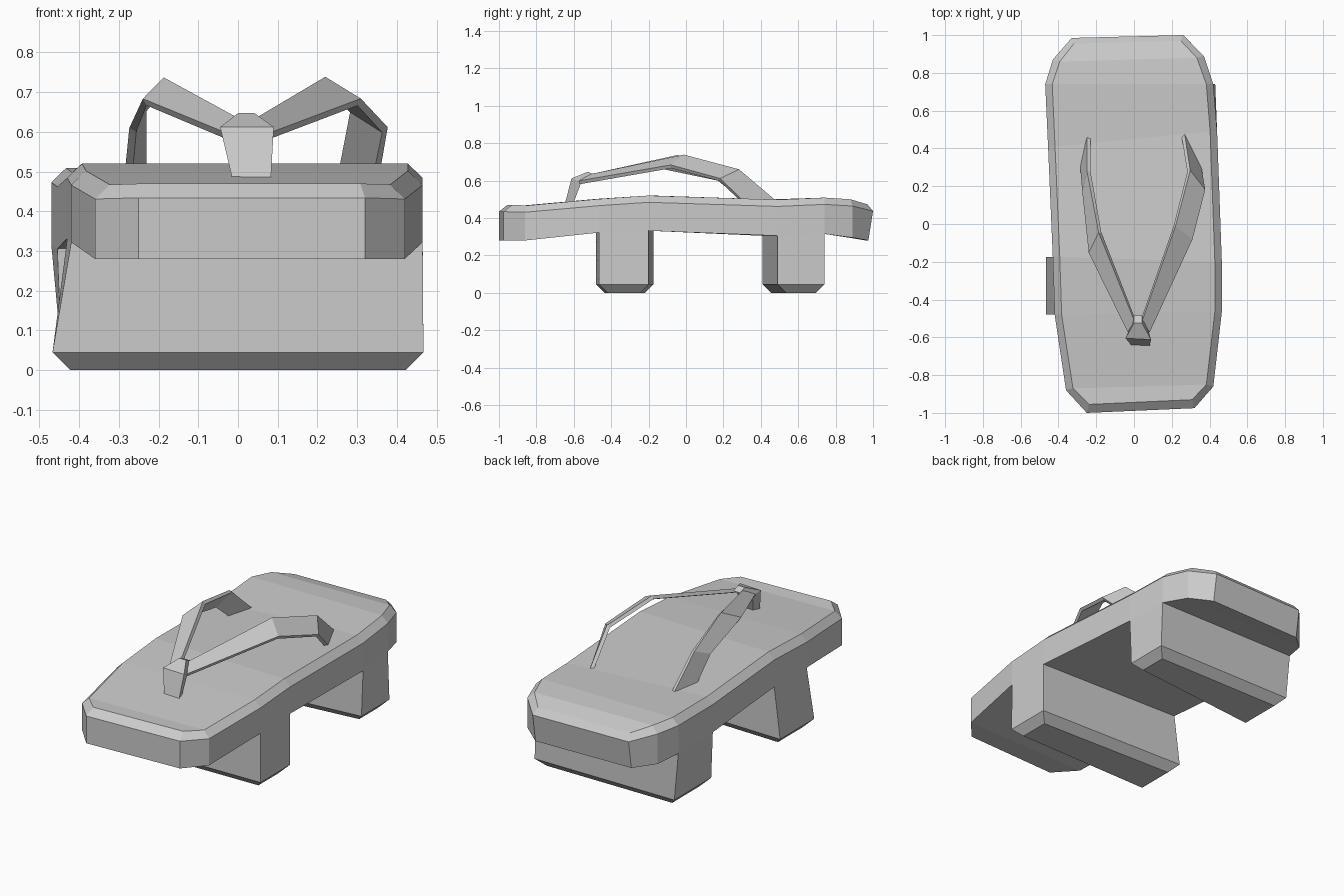
import bpy, bmesh
from mathutils import Vector

if "Cube" in bpy.data.objects:
    bpy.data.objects.remove(bpy.data.objects["Cube"])


def finish(name, bm, recalc=True):
    if recalc:
        bmesh.ops.recalc_face_normals(bm, faces=bm.faces)
    me = bpy.data.meshes.new(name)
    bm.to_mesh(me)
    bm.free()
    ob = bpy.data.objects.new(name, me)
    bpy.context.collection.objects.link(ob)
    return ob


def bridge(bm, a, b, skip=()):
    n = len(a)
    for i in range(n):
        if i not in skip:
            bm.faces.new((a[i], a[(i + 1) % n], b[(i + 1) % n], b[i]))


# Sole cross-sections: left x, left y, right x, right y, top z, bottom z
stations = [
    (-0.25, -1.00, 0.32, -0.975, 0.470, 0.280),
    (-0.36, -0.88, 0.42, -0.86, 0.467, 0.280),
    (-0.42, -0.48, 0.465, -0.465, 0.502, 0.322),
    (-0.43, -0.175, 0.465, -0.20, 0.520, 0.332),
    (-0.455, 0.41, 0.44, 0.49, 0.498, 0.305),
    (-0.47, 0.74, 0.42, 0.74, 0.509, 0.315),
    (-0.43, 0.87, 0.37, 0.89, 0.500, 0.295),
    (-0.33, 0.985, 0.26, 1.00, 0.473, 0.280),
]
inset_x = [0.012] + [0.037] * 6 + [0.012]
inset_y = [0.045, 0.01, 0, 0, 0, 0, -0.01, -0.03]

bm = bmesh.new()
rings = []
for i, (xl, yl, xr, yr, zt, zb) in enumerate(stations):
    dx, dy = inset_x[i], inset_y[i]
    yb = -0.025 if i == 7 else 0
    pts = [(xl, yl + yb, zb), (xl, yl, zt - 0.036), (xl + dx, yl + dy, zt),
           (xr - dx, yr + dy, zt), (xr, yr, zt - 0.036), (xr, yr + yb, zb)]
    rings.append([bm.verts.new(p) for p in pts])

# Each tooth grows from a bottom face: (section index, left x, right x at the ground)
teeth = {2: (-0.467, 0.467), 4: (-0.445, 0.43)}
for i in range(7):
    bridge(bm, rings[i], rings[i + 1], skip=(5,) if i in teeth else ())
for r in (rings[0], rings[-1]):
    bm.faces.new((r[0], r[1], r[4], r[5]))
    bm.faces.new((r[1], r[2], r[3], r[4]))

for i, (xl, xr) in teeth.items():
    top = [rings[i][0], rings[i][5], rings[i + 1][5], rings[i + 1][0]]
    c = 0.045
    mid = [bm.verts.new((x, v.co.y, c)) for x, v in zip((xl, xr, xr, xl), top)]
    shift = ((c, c), (-c, c), (-c, -c), (c, -c))
    foot = [bm.verts.new((v.co.x + s[0], v.co.y + s[1], 0)) for v, s in zip(mid, shift)]
    bridge(bm, top, mid)
    bridge(bm, mid, foot)
    bm.faces.new(foot)
finish("sole_and_teeth", bm)


# Straps: pairs of lower-outer and upper-inner edge points from toe to heel
def strap(name, pairs):
    bm = bmesh.new()
    rows = [[bm.verts.new(Vector(p)) for p in pair] for pair in pairs]
    for a, b in zip(rows, rows[1:]):
        bm.faces.new((a[0], a[1], b[1], b[0]))
    ob = finish(name, bm, recalc=False)
    m = ob.modifiers.new("thickness", 'SOLIDIFY')
    m.thickness = 0.02
    m.offset = 0


strap("left_strap", [
    ((-0.03, -0.57, 0.59), (0.005, -0.51, 0.625)),
    ((-0.235, -0.15, 0.675), (-0.18, -0.045, 0.73)),
    ((-0.265, 0.17, 0.605), (-0.24, 0.28, 0.655)),
    ((-0.275, 0.30, 0.50), (-0.24, 0.46, 0.495)),
])
strap("right_strap", [
    ((0.08, -0.57, 0.59), (0.04, -0.51, 0.625)),
    ((0.305, -0.08, 0.675), (0.215, -0.01, 0.73)),
    ((0.37, 0.18, 0.605), (0.29, 0.28, 0.655)),
    ((0.35, 0.29, 0.50), (0.26, 0.47, 0.495)),
])

# Toe post: loft from the sole up to the knot where the straps meet
bm = bmesh.new()
loops = [
    [(-0.015, -0.64, 0.485), (0.083, -0.645, 0.485), (0.07, -0.60, 0.485), (0.0, -0.60, 0.485)],
    [(-0.045, -0.605, 0.612), (0.09, -0.612, 0.612), (0.075, -0.56, 0.59), (-0.025, -0.56, 0.59)],
    [(0.0, -0.525, 0.647), (0.042, -0.525, 0.647), (0.042, -0.485, 0.63), (0.0, -0.485, 0.63)],
]
vs = [[bm.verts.new(p) for p in l] for l in loops]
for a, b in zip(vs, vs[1:]):
    bridge(bm, a, b)
bm.faces.new(vs[0])
bm.faces.new(vs[-1])
finish("toe_post", bm)
